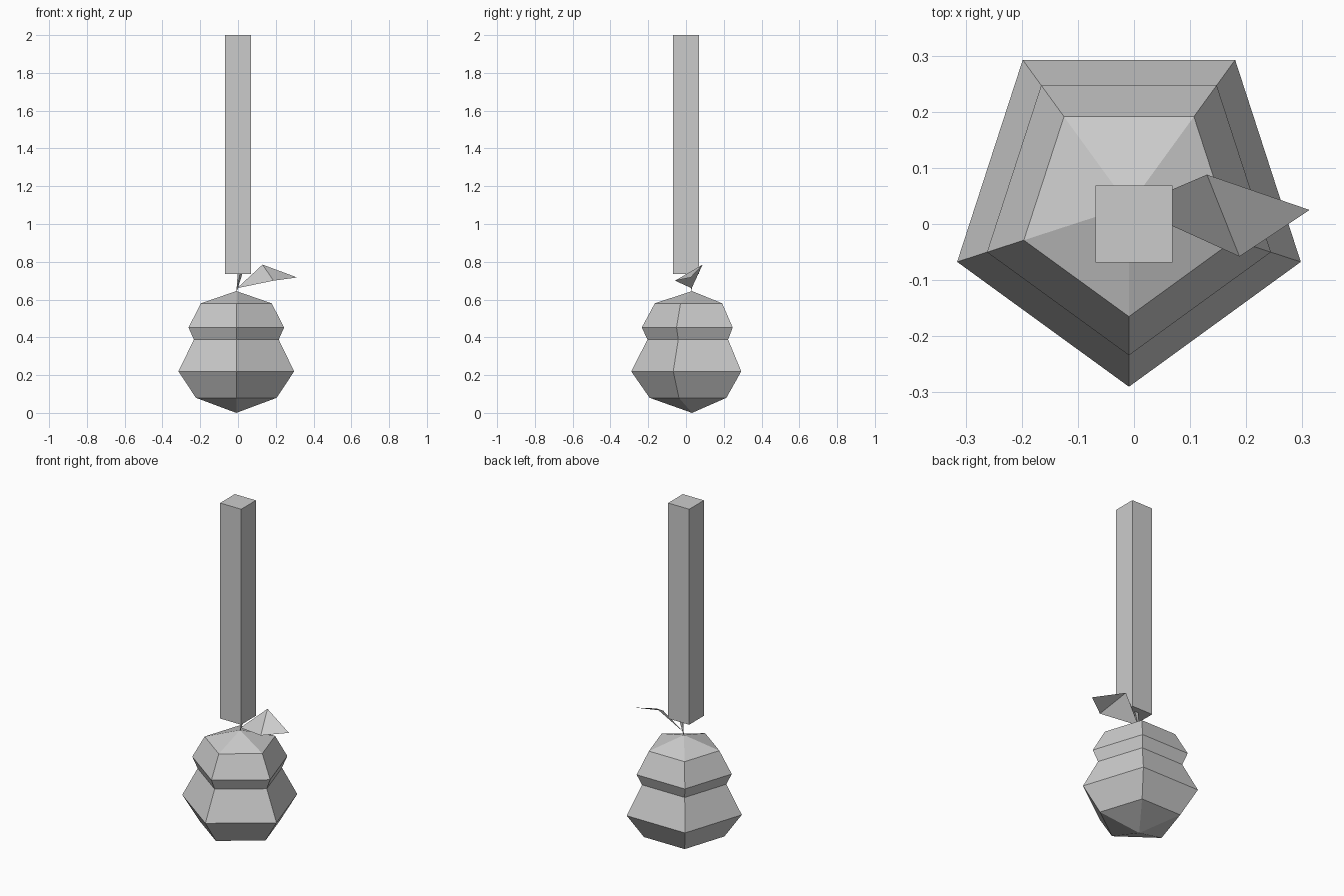
import bpy, math

if "Cube" in bpy.data.objects:
    bpy.data.objects.remove(bpy.data.objects["Cube"])

grey = bpy.data.materials.new("plain grey")
grey.diffuse_color = (0.6, 0.6, 0.6, 1)
grey.use_nodes = True
grey.node_tree.nodes["Principled BSDF"].inputs["Base Color"].default_value = grey.diffuse_color


def make(name, verts, faces):
    mesh = bpy.data.meshes.new(name)
    mesh.from_pydata(verts, [], faces)
    mesh.materials.append(grey)
    obj = bpy.data.objects.new(name, mesh)
    bpy.context.collection.objects.link(obj)
    return obj


def ring(cx, cy, z, r, n):
    # First corner points to the front (-y)
    return [(cx + r * math.sin(2 * math.pi * i / n),
             cy - r * math.cos(2 * math.pi * i / n), z) for i in range(n)]


def lathe(name, rings, n, bottom, top=None):
    """Skin rings of n corners, pointed at the bottom, pointed or flat on top."""
    verts = [bottom] + [v for r in rings for v in r]
    last = 1 + (len(rings) - 1) * n
    faces = [(0, 1 + (i + 1) % n, 1 + i) for i in range(n)]
    for k in range(len(rings) - 1):
        a, b = 1 + k * n, 1 + (k + 1) * n
        faces += [(a + i, a + (i + 1) % n, b + (i + 1) % n, b + i) for i in range(n)]
    if top:
        verts.append(top)
        faces += [(last + i, last + (i + 1) % n, len(verts) - 1) for i in range(n)]
    else:
        faces.append(tuple(range(last, last + n)))
    return make(name, verts, faces)


# Five-sided fruit body with a waist
CX, CY = -0.009, 0.032
profile = [(0.08, 0.225), (0.22, 0.322), (0.388, 0.236), (0.452, 0.266), (0.58, 0.197)]
lathe("fruit_body", [ring(CX, CY, z, r, 5) for z, r in profile], 5,
      (CX, CY, 0), (CX, CY, 0.645))

# Thin three-sided stem, widening upward into the post
lathe("stem", [ring(0.015, 0.026, 0.76, 0.018, 3)], 3, (CX, CY, 0.635))

# Folded leaf: two triangles
make("leaf",
     [(-0.005, 0.03, 0.66), (0.188, -0.058, 0.70), (0.13, 0.088, 0.785), (0.313, 0.025, 0.717)],
     [(0, 1, 2), (1, 3, 2)])

# Square post
bpy.ops.mesh.primitive_cube_add(size=1, location=(0, 0, 1.3675))
post = bpy.context.object
post.name = "post"
post.scale = (0.137, 0.137, 1.265)
post.data.materials.append(grey)
